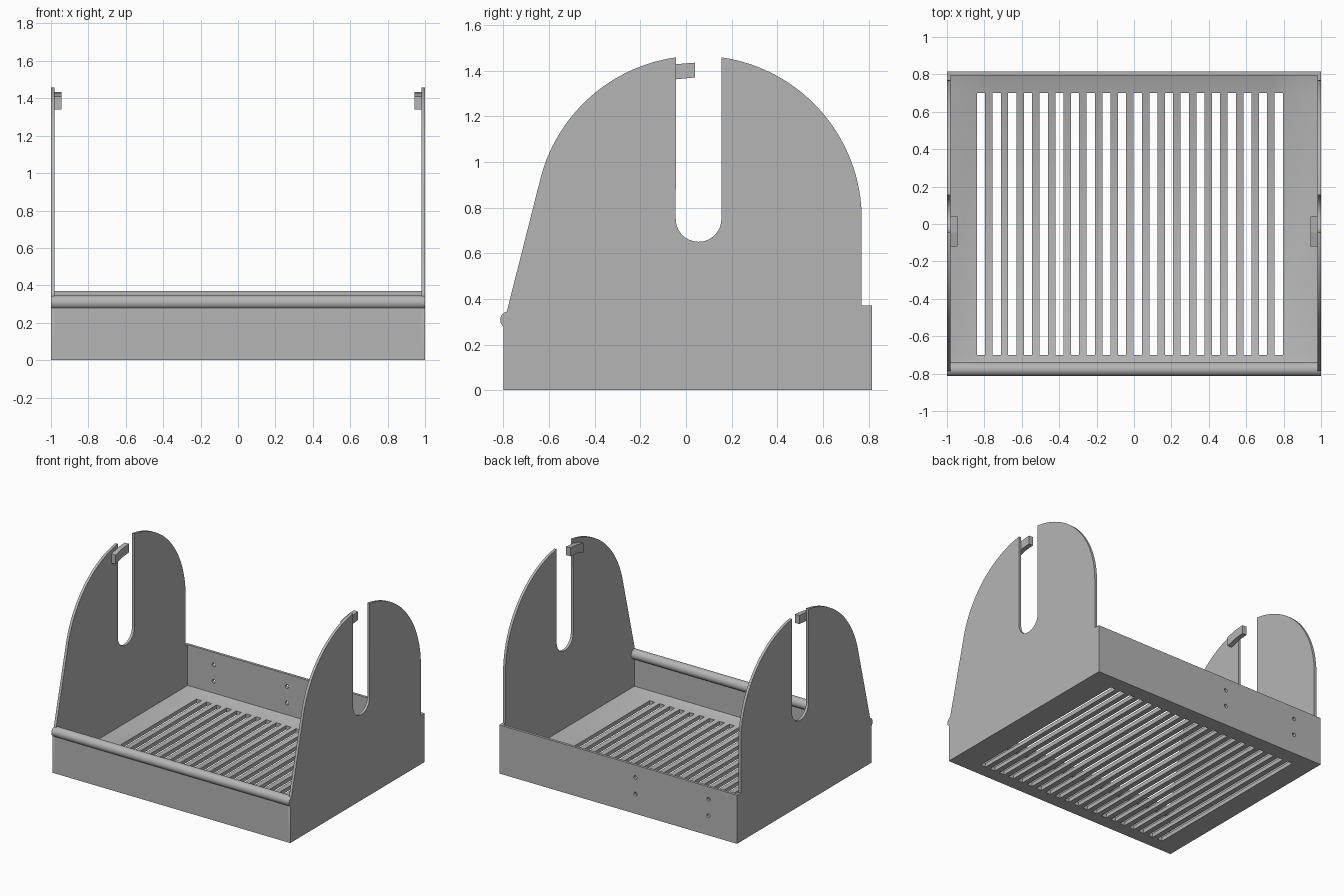
import bpy
import bmesh
from math import cos, sin, pi, radians

old = bpy.data.objects.get("Cube")
if old:
    bpy.data.objects.remove(old, do_unlink=True)

gray = bpy.data.materials.new("plain gray")
gray.use_nodes = True
color = (0.46, 0.46, 0.46, 1)
gray.diffuse_color = color
gray.node_tree.nodes["Principled BSDF"].inputs["Base Color"].default_value = color


def finish(name, bm, smooth=False):
    bmesh.ops.recalc_face_normals(bm, faces=bm.faces[:])
    mesh = bpy.data.meshes.new(name)
    bm.to_mesh(mesh)
    bm.free()
    mesh.materials.append(gray)
    obj = bpy.data.objects.new(name, mesh)
    bpy.context.collection.objects.link(obj)
    if smooth:
        bpy.ops.object.select_all(action="DESELECT")
        obj.select_set(True)
        bpy.context.view_layer.objects.active = obj
        bpy.ops.object.shade_smooth_by_angle(angle=radians(30))
    return obj


def prism(name, outline, x0, x1, smooth=False):
    """Extrude a (y, z) outline along x."""
    bm = bmesh.new()
    a = [bm.verts.new((x0, y, z)) for y, z in outline]
    b = [bm.verts.new((x1, y, z)) for y, z in outline]
    bm.faces.new(a)
    bm.faces.new(b[::-1])
    for i in range(len(a)):
        j = (i + 1) % len(a)
        bm.faces.new((a[i], b[i], b[j], a[j]))
    return finish(name, bm, smooth)


def arc(cy, cz, r, start, end, steps):
    angles = [radians(start + (end - start) * i / steps) for i in range(steps + 1)]
    return [(cy + r * cos(t), cz + r * sin(t)) for t in angles]


def rect(y0, y1, z0, z1):
    return [(y0, z0), (y1, z0), (y1, z1), (y0, z1)]


# Side walls: round top and slot share one centre
CY, CZ, R = 0.055, 0.75, 0.715
side = [(-0.80, 0), (-0.80, 0.31), (-0.785, 0.345)]
side += arc(CY, CZ, R, 166, 98, 28)
side += arc(CY, CZ, 0.10, 180, 360, 20)
side += arc(CY, CZ, R, 82, 0, 32)
side += [(0.77, 0.37), (0.815, 0.37), (0.815, 0)]
tab = [(-0.12, 1.34), (-0.045, 1.362), (0.04, 1.37),
       (0.04, 1.435), (-0.045, 1.428), (-0.12, 1.41)]
for label, s in (("left", 1), ("right", -1)):
    prism(label + "_side_wall", side, s * 0.98, s, True)
    prism(label + "_tab", tab, s * 0.945, s * 0.981)

# Front wall with its rolled rim
prism("front_wall", rect(-0.80, -0.78, 0, 0.31), -0.98, 0.98)
prism("front_rim", arc(-0.777, 0.308, 0.037, 0, 350, 35), -1, 1, True)

# Back wall with four screw holes
back = prism("back_wall", rect(0.795, 0.815, 0, 0.37), -0.98, 0.98)
for x in (-0.76, -0.145):
    for z in (0.15, 0.275):
        bpy.ops.mesh.primitive_cylinder_add(vertices=20, radius=0.014, depth=0.2,
                                            location=(x, 0.8, z), rotation=(pi / 2, 0, 0))
        cutter = bpy.context.object
        cutter.hide_render = True
        mod = back.modifiers.new("hole", "BOOLEAN")
        mod.operation = "DIFFERENCE"
        mod.solver = "EXACT"
        mod.object = cutter
        bpy.context.view_layer.objects.active = back
        bpy.ops.object.modifier_apply(modifier=mod.name)
        bpy.data.objects.remove(cutter, do_unlink=True)

# Slotted floor, rising gently toward the walls
SLOTS, FIRST, PITCH, WIDTH = 20, -0.84, 0.0838, 0.044
xs = [-0.98]
for i in range(SLOTS):
    xs += [FIRST + i * PITCH, FIRST + i * PITCH + WIDTH]
xs.append(0.98)
ys = [-0.78, -0.70, 0.70, 0.795]
bm = bmesh.new()
grid = []
for i, x in enumerate(xs):
    column = []
    for j, y in enumerate(ys):
        outer = i in (0, len(xs) - 1) or j in (0, 3)
        column.append(bm.verts.new((x, y, 0.06 if outer else 0.03)))
    grid.append(column)
for i in range(len(xs) - 1):
    for j in range(3):
        if j == 1 and i % 2 == 1:
            continue
        bm.faces.new((grid[i][j], grid[i + 1][j], grid[i + 1][j + 1], grid[i][j + 1]))
result = bmesh.ops.extrude_face_region(bm, geom=bm.faces[:])
for v in result["geom"]:
    if isinstance(v, bmesh.types.BMVert):
        v.co.z = 0
finish("slotted_floor", bm, True)
